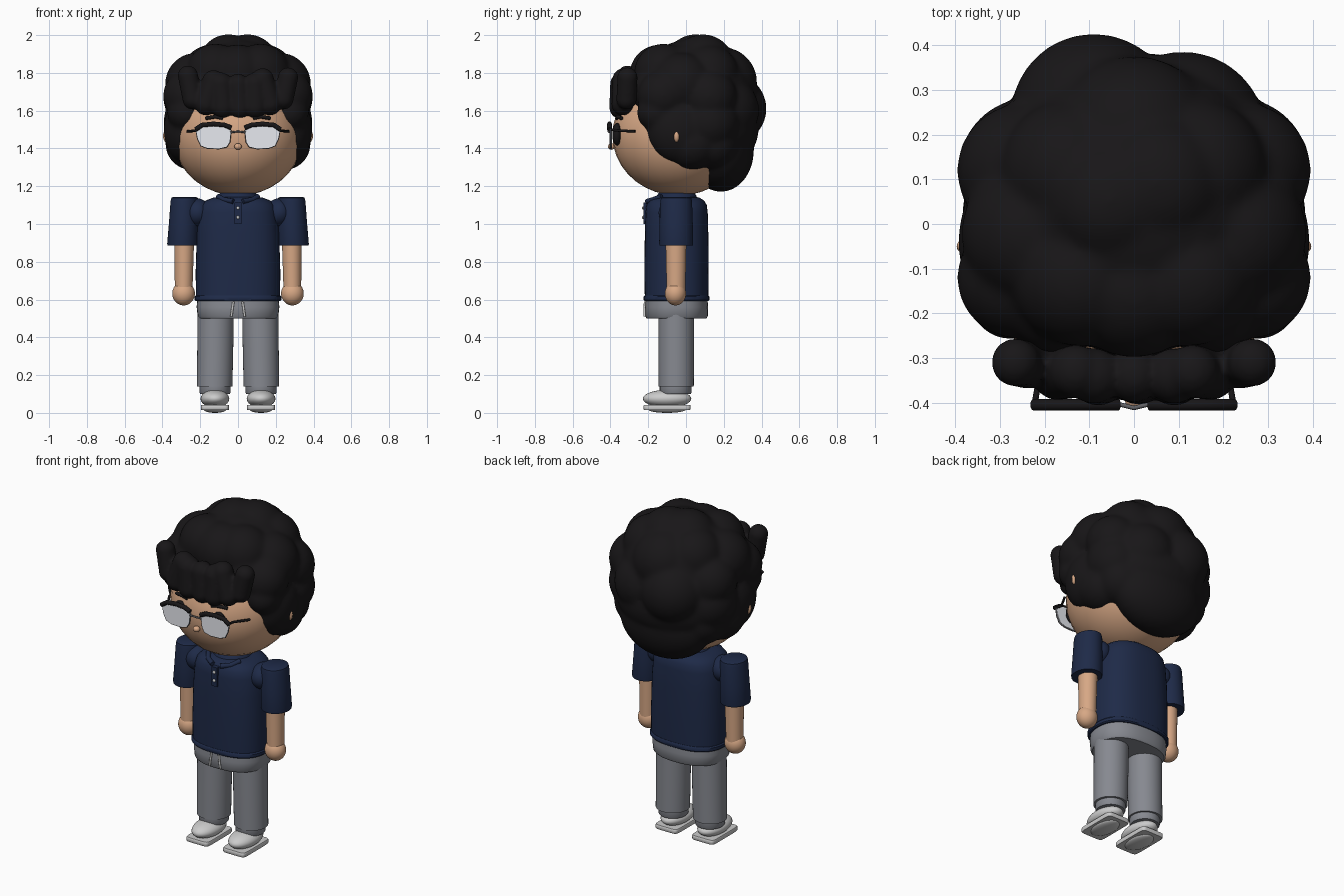
import bpy, bmesh, math
from mathutils import Matrix, Vector

if "Cube" in bpy.data.objects:
    bpy.data.objects.remove(bpy.data.objects["Cube"])


def material(name, r, g, b):
    m = bpy.data.materials.new(name)
    m.diffuse_color = (r, g, b, 1)
    m.use_nodes = True
    m.node_tree.nodes["Principled BSDF"].inputs["Base Color"].default_value = m.diffuse_color
    return m


SKIN = material("skin", .68, .39, .235)
HAIR = material("hair", .009, .008, .009)
NAVY = material("navy", .013, .023, .064)
GREY = material("grey", .24, .25, .28)
WHITE = material("white", .88, .88, .86)
LENS = material("lens", .8, .82, .87)
STEEL = material("steel", .12, .12, .13)


def make(name, bm, mat):
    me = bpy.data.meshes.new(name)
    bmesh.ops.recalc_face_normals(bm, faces=bm.faces)
    bm.to_mesh(me)
    bm.free()
    ob = bpy.data.objects.new(name, me)
    me.materials.append(mat)
    bpy.context.collection.objects.link(ob)
    return ob


def add_ball(bm, loc, rad):
    bmesh.ops.create_uvsphere(bm, u_segments=32, v_segments=18, radius=1,
                              matrix=Matrix.Translation(loc) @ Matrix.Diagonal((*rad, 1)))


def ball(name, loc, rad, mat):
    bm = bmesh.new()
    add_ball(bm, loc, rad)
    return make(name, bm, mat)


def loft(name, rings, mat, power=2.0, n=40):
    """Capped stack of superellipse rings (z, cx, cy, rx, ry)."""
    bm = bmesh.new()
    loops = []
    for z, cx, cy, rx, ry in rings:
        row = []
        for i in range(n):
            a = math.tau * i / n
            c, s = math.cos(a), math.sin(a)
            row.append(bm.verts.new((cx + rx * math.copysign(abs(c) ** (2 / power), c),
                                     cy + ry * math.copysign(abs(s) ** (2 / power), s), z)))
        loops.append(row)
    for a, b in zip(loops, loops[1:]):
        for i in range(n):
            j = (i + 1) % n
            bm.faces.new((a[i], a[j], b[j], b[i]))
    bm.faces.new(loops[0][::-1])
    bm.faces.new(loops[-1])
    return make(name, bm, mat)


def tube(name, pts, r, mat, closed=False):
    cu = bpy.data.curves.new(name, 'CURVE')
    cu.dimensions = '3D'
    cu.bevel_depth, cu.bevel_resolution, cu.use_fill_caps = r, 3, True
    sp = cu.splines.new('POLY')
    sp.points.add(len(pts) - 1)
    for p, co in zip(sp.points, pts):
        p.co = (*co, 1)
    sp.use_cyclic_u = closed
    cu.materials.append(mat)
    ob = bpy.data.objects.new(name, cu)
    bpy.context.collection.objects.link(ob)


def slab(name, outline, y, depth, mat):
    """Outline in x, z extruded along y."""
    bm = bmesh.new()
    f = bm.faces.new([bm.verts.new((x, y, z)) for x, z in outline])
    ext = bmesh.ops.extrude_face_region(bm, geom=[f])
    bmesh.ops.translate(bm, vec=(0, depth, 0),
                        verts=[v for v in ext['geom'] if isinstance(v, bmesh.types.BMVert)])
    return make(name, bm, mat)


def fuse(ob, voxel, steps):
    m = ob.modifiers.new("fuse", 'REMESH')
    m.mode, m.voxel_size, m.use_smooth_shade = 'VOXEL', voxel, True
    s = ob.modifiers.new("soften", 'SMOOTH')
    s.factor, s.iterations = .5, steps


# head and nose
ball("head", (0, -.04, 1.47), (.345, .35, .32), SKIN)
ball("nose", (0, -.395, 1.41), (.02, .018, .017), SKIN)

# curly hair: overlapping lumps fused to one surface
lumps = [((0, .04, 1.66), (.34, .33, .32)), ((0, .185, 1.39), (.285, .175, .22)),
         ((0, .17, 1.5), (.31, .215, .2)),
         ((-.05, .05, 1.845), (.16,) * 3), ((.05, .09, 1.84), (.165,) * 3),
         ((-.09, .24, 1.61), (.187,) * 3), ((.11, .2, 1.6), (.187,) * 3),
         ((0, .19, 1.75), (.187,) * 3), ((0, -.14, 1.79), (.16,) * 3),
         ((0, -.15, 1.69), (.155,) * 3)]
for s in (-1, 1):
    lumps += [((s * .12, -.12, 1.8), (.155,) * 3), ((s * .14, .12, 1.79), (.16,) * 3),
              ((s * .22, -.02, 1.74), (.167,) * 3), ((s * .245, .12, 1.67), (.152,) * 3),
              ((s * .26, -.12, 1.68), (.137,) * 3), ((s * .275, -.155, 1.59), (.1, .105, .1)),
              ((s * .17, -.16, 1.7), (.13,) * 3),
              ((s * .23, .12, 1.54), (.165,) * 3), ((s * .272, -.04, 1.5), (.122, .17, .18)),
              ((s * .245, .03, 1.425), (.14, .15, .14)), ((s * .21, .14, 1.43), (.14, .14, .14))]
bm = bmesh.new()
for loc, rad in lumps:
    add_ball(bm, loc, rad)
fuse(make("hair", bm, HAIR), .012, 14)

# fringe locks: chains of balls from top to bottom
bm = bmesh.new()
for top, low, r in [((-.265, -.31, 1.785), (-.24, -.315, 1.66), .054),
                    ((-.13, -.33, 1.755), (-.17, -.335, 1.635), .06),
                    ((-.09, -.34, 1.74), (-.08, -.345, 1.62), .062),
                    ((0, -.34, 1.735), (.01, -.345, 1.615), .06),
                    ((.09, -.34, 1.74), (.09, -.345, 1.62), .062),
                    ((.13, -.33, 1.765), (.17, -.335, 1.635), .06),
                    ((.265, -.31, 1.775), (.24, -.315, 1.66), .054)]:
    for i in range(7):
        add_ball(bm, Vector(top).lerp(Vector(low), i / 6), (r, r, r))
fuse(make("fringe", bm, HAIR), .01, 3)

# shirt body, hem, neckband, placket and buttons
Y = -.05
loft("shirt", [(.6, 0, Y, .223, .168), (.75, 0, Y, .224, .17), (.95, 0, Y, .218, .168),
               (1.06, 0, Y, .208, .165), (1.1, 0, Y, .196, .16), (1.125, 0, Y, .17, .145),
               (1.14, 0, Y, .13, .12), (1.145, 0, Y, .09, .09)], NAVY, 2.5, 48)
loft("shirt_hem", [(.592, 0, Y, .224, .169), (.598, 0, Y, .23, .174),
                   (.615, 0, Y, .23, .174), (.622, 0, Y, .224, .169)], NAVY, 2.5, 48)
loft("neckband", [(1.12, 0, Y, .115, .115), (1.15, 0, Y, .105, .105), (1.163, 0, Y, .095, .095)], NAVY)
slab("placket", [(-.018, 1.0), (.018, 1.0), (.018, 1.115), (-.018, 1.115)], -.226, .03, NAVY)
for z in (1.035, 1.085):
    ball("button", (0, -.227, z), (.009, .006, .009), WHITE)

# hips
loft("hips", [(.5, 0, Y, .205, .158), (.51, 0, Y, .213, .165), (.56, 0, Y, .219, .167),
              (.61, 0, Y, .215, .163)], GREY, 2.4)

lens = [(.045, 1.435), (.06, 1.41), (.1, 1.4), (.16, 1.402), (.195, 1.415),
        (.212, 1.45), (.222, 1.5), (.2, 1.517), (.13, 1.522), (.06, 1.515), (.038, 1.495)]

for s in (-1, 1):
    # collar flap
    tube("collar_flap", [(s * .105, -.13, 1.145), (s * .075, -.175, 1.128), (s * .025, -.205, 1.12)],
         .014, NAVY)
    # sleeve, shoulder, arm and hand
    loft("sleeve", [(.885, s * .293, -.052, .08, .088), (.895, s * .293, -.052, .082, .09),
                    (1.0, s * .288, -.052, .078, .088), (1.12, s * .284, -.052, .073, .084),
                    (1.138, s * .283, -.052, .07, .08), (1.143, s * .283, -.052, .062, .07)], NAVY)
    ball("shoulder", (s * .215, -.06, 1.06), (.07, .085, .075), NAVY)
    loft("arm", [(.62, s * .288, -.053, .046, .049), (.9, s * .285, -.053, .052, .055)], SKIN, n=28)
    ball("hand", (s * .288, -.056, .632), (.06, .056, .063), SKIN)
    # trouser leg and cuff
    loft("trouser_leg", [(.14, s * .124, -.052, .094, .093), (.3, s * .121, -.052, .095, .094),
                         (.53, s * .118, -.052, .096, .095)], GREY)
    loft("trouser_cuff", [(.1, s * .122, -.055, .078, .08), (.107, s * .122, -.055, .082, .084),
                          (.145, s * .122, -.055, .082, .084)], GREY)
    # drawstring
    tube("drawstring", [(s * .024, -.217, .59), (s * .03, -.22, .55), (s * .036, -.219, .51)], .006, WHITE)
    # shoe
    ball("shoe_upper", (s * .122, -.1, .075), (.076, .128, .047), WHITE)
    loft("shoe_sole", [(.016, s * .122, -.1, .073, .122), (.02, s * .122, -.1, .075, .125),
                       (.038, s * .122, -.1, .075, .125), (.042, s * .122, -.1, .073, .122)], WHITE, 9)
    ball("shoe_tread", (s * .122, -.1, .018), (.06, .1, .018), WHITE)
    # ear and eye
    ball("ear", (s * .374, -.05, 1.465), (.023, .018, .034), SKIN)
    ball("eye", (s * .13, -.365, 1.475), (.045, .025, .06), HAIR)
    # glasses
    rim = [(s * x, z) for x, z in lens]
    slab("lens", rim, -.405, .012, LENS)
    tube("lens_rim", [(x, -.4, z) for x, z in rim], .005, STEEL, True)
    tube("glasses_brow", [(s * x, -.405, z) for x, z in
                          [(.035, 1.508), (.07, 1.524), (.13, 1.53), (.19, 1.524), (.225, 1.5)]], .013, HAIR)
    tube("glasses_temple", [(s * .222, -.4, 1.5), (s * .215, -.36, 1.495), (s * .268, -.27, 1.49)],
         .007, HAIR)
    # eyebrow
    tube("eyebrow", [(s * .08, -.365, 1.56), (s * .12, -.362, 1.568), (s * .17, -.342, 1.56)], .01, HAIR)
tube("glasses_bridge", [(-.04, -.402, 1.485), (0, -.412, 1.49), (.04, -.402, 1.485)], .005, STEEL)

# smooth shading with kept edges
for ob in bpy.context.collection.objects:
    if ob.type == 'MESH':
        ob.select_set(True)
        bpy.context.view_layer.objects.active = ob
bpy.ops.object.shade_smooth_by_angle(angle=math.radians(40))
